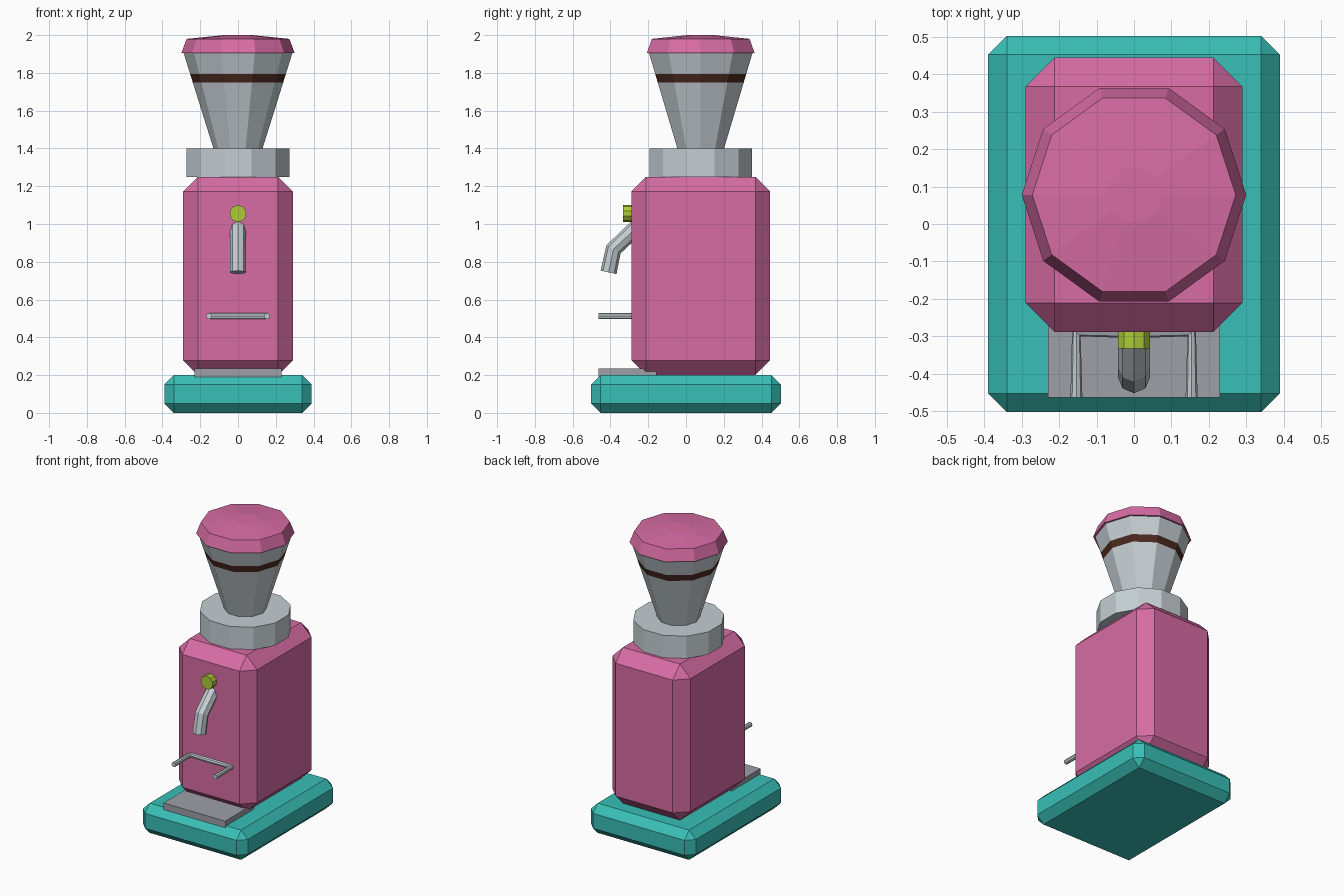
import bpy, bmesh
from math import cos, sin, pi
from mathutils import Vector

cube = bpy.data.objects.get("Cube")
if cube:
    bpy.data.objects.remove(cube, do_unlink=True)

AXIS_Y = 0.078  # body, collar and hopper share this centre


def material(name, r, g, b):
    m = bpy.data.materials.new(name)
    m.use_nodes = True
    m.diffuse_color = (r, g, b, 1)
    m.node_tree.nodes["Principled BSDF"].inputs["Base Color"].default_value = (r, g, b, 1)
    return m


pink = material("pink", 0.68, 0.15, 0.37)
teal = material("teal", 0.04, 0.52, 0.47)
silver = material("silver", 0.56, 0.62, 0.65)
grey = material("grey", 0.34, 0.35, 0.39)
green = material("green", 0.42, 0.61, 0.04)
brown = material("brown", 0.07, 0.022, 0.013)


def add_object(name, bm, *mats):
    bmesh.ops.recalc_face_normals(bm, faces=bm.faces)
    mesh = bpy.data.meshes.new(name)
    bm.to_mesh(mesh)
    bm.free()
    for m in mats:
        mesh.materials.append(m)
    obj = bpy.data.objects.new(name, mesh)
    bpy.context.collection.objects.link(obj)
    return obj


def box(name, mat, low, high, chamfer=0):
    low, high = Vector(low), Vector(high)
    bm = bmesh.new()
    bmesh.ops.create_cube(bm, size=1)
    for v in bm.verts:
        v.co = (low + high) / 2 + v.co * (high - low)
    if chamfer:
        bmesh.ops.bevel(bm, geom=bm.edges[:], offset=chamfer, segments=1,
                        affect='EDGES', profile=0.5)
    return add_object(name, bm, mat)


def lathe(name, mats, profile, sides, turn=0):
    """Faceted solid from (radius, height) rings, bottom to top."""
    bm = bmesh.new()
    rings = []
    for r, z in profile:
        angles = [turn + 2 * pi * i / sides for i in range(sides)]
        rings.append([bm.verts.new((r * cos(a), AXIS_Y + r * sin(a), z)) for a in angles])
    for a, b in zip(rings, rings[1:]):
        for i in range(sides):
            j = (i + 1) % sides
            bm.faces.new((a[i], a[j], b[j], b[i]))
    bm.faces.new(rings[0])
    bm.faces.new(rings[-1])
    return add_object(name, bm, *mats)


def tube(name, mat, points, radius):
    """Octagonal bent tube along a path."""
    curve = bpy.data.curves.new(name + "_path", 'CURVE')
    curve.dimensions = '3D'
    curve.bevel_depth = radius
    curve.bevel_resolution = 2
    curve.use_fill_caps = True
    spline = curve.splines.new('POLY')
    spline.use_smooth = False
    spline.points.add(len(points) - 1)
    for p, co in zip(spline.points, points):
        p.co = (*co, 1)
    helper = bpy.data.objects.new(name + "_path", curve)
    bpy.context.collection.objects.link(helper)
    bpy.context.view_layer.update()
    deps = bpy.context.evaluated_depsgraph_get()
    mesh = bpy.data.meshes.new_from_object(helper.evaluated_get(deps))
    bm = bmesh.new()
    bm.from_mesh(mesh)
    bmesh.ops.remove_doubles(bm, verts=bm.verts, dist=0.0005)
    for f in bm.faces:
        f.smooth = False
    bpy.data.objects.remove(helper)
    bpy.data.meshes.remove(mesh)
    return add_object(name, bm, mat)


# Base, tray and body
box("base", teal, (-0.39, -0.503, 0), (0.39, 0.503, 0.2), 0.05)
box("drip_tray", grey, (-0.23, -0.464, 0.19), (0.23, -0.157, 0.235))
box("body", pink, (-0.29, -0.289, 0.2), (0.29, 0.445, 1.25), 0.078)

# Collar and hopper with its painted band
lathe("collar", [silver], [(0.281, 1.248), (0.281, 1.4)], 12, pi / 12)


def hopper_radius(z):
    return 0.13 + (z - 1.4) / 0.505 * 0.158


hopper = lathe("hopper", [silver, brown],
               [(hopper_radius(z), z) for z in (1.39, 1.75, 1.795, 1.91)], 10)
for face in hopper.data.polygons:
    if 1.75 < face.center.z < 1.795:
        face.material_index = 1

# Lid, slightly domed
lathe("lid", [pink], [(0.3, 1.905), (0.272, 1.98), (0.075, 2.0)], 10)

# Round button on the front
bm = bmesh.new()
bmesh.ops.create_cone(bm, cap_ends=True, segments=10, radius1=0.045, radius2=0.045, depth=0.06)
for v in bm.verts:
    x, y, z = v.co
    v.co = (x, z - 0.303, y + 1.055)
add_object("button", bm, green)

# Spout and portafilter fork
tube("spout", silver, [(0, -0.24, 1.002), (0, -0.384, 0.866), (0, -0.41, 0.744)], 0.043)
tube("fork", silver, [(-0.154, -0.464, 0.512), (-0.154, -0.289, 0.512), (0, -0.289, 0.512),
                      (0.154, -0.289, 0.512), (0.154, -0.464, 0.512)], 0.016)
